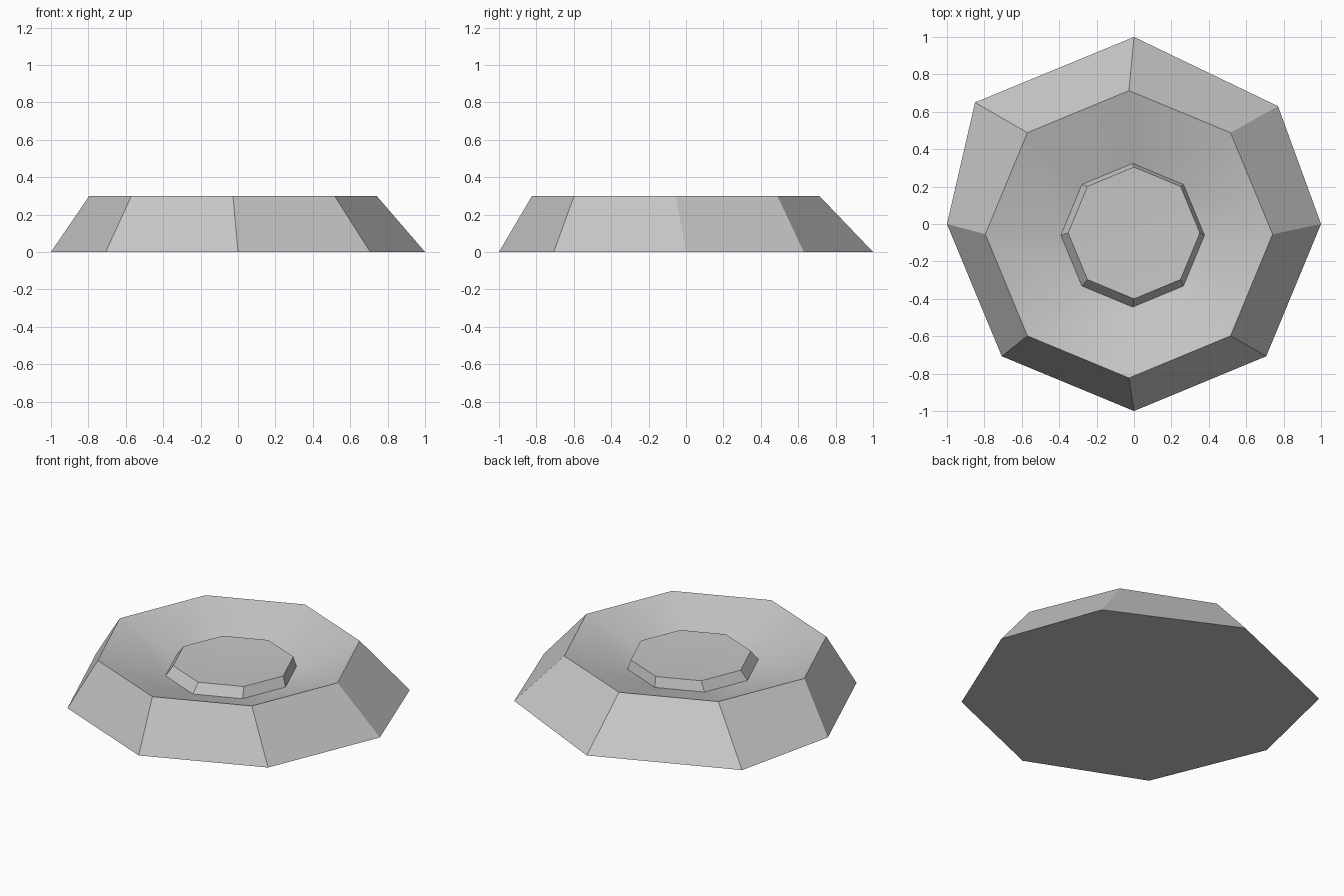
import bpy, bmesh
from math import sin, cos, pi, radians

cube = bpy.data.objects.get("Cube")
if cube:
    bpy.data.objects.remove(cube, do_unlink=True)

SIDES = 8

stone = bpy.data.materials.new("light_grey")
stone.use_nodes = True
colour = (0.57, 0.57, 0.57, 1)
stone.diffuse_color = colour
stone.node_tree.nodes["Principled BSDF"].inputs["Base Color"].default_value = colour


def ring(cx, cy, radius, z):
    """Octagon with its corners on the axes, starting at +x."""
    return [(cx + radius * cos(2 * pi * i / SIDES),
             cy + radius * sin(2 * pi * i / SIDES), z) for i in range(SIDES)]


def loft(name, rings, centre=None, closed_bottom=False):
    """Bridge successive rings, then close the last with a fan to a centre."""
    bm = bmesh.new()
    loops = [[bm.verts.new(p) for p in r] for r in rings]
    for low, high in zip(loops, loops[1:]):
        for i in range(SIDES):
            j = (i + 1) % SIDES
            bm.faces.new((low[i], low[j], high[j], high[i]))
    if closed_bottom:
        bm.faces.new(loops[0][::-1])
    if centre:
        tip = bm.verts.new(centre)
        for i in range(SIDES):
            bm.faces.new((loops[-1][i], loops[-1][(i + 1) % SIDES], tip))
    mesh = bpy.data.meshes.new(name)
    bm.to_mesh(mesh)
    bm.free()
    mesh.materials.append(stone)
    obj = bpy.data.objects.new(name, mesh)
    bpy.context.collection.objects.link(obj)
    bpy.ops.object.select_all(action="DESELECT")
    obj.select_set(True)
    bpy.context.view_layer.objects.active = obj
    bpy.ops.object.shade_smooth_by_angle(angle=radians(30))
    return obj


# Irregular footprint: two back corners are pushed off the regular octagon
base = ring(0, 0, 1, 0)
base[1] = (0.77, 0.63, 0)
base[3] = (-0.85, 0.65, 0)
rim = ring(-0.027, -0.055, 0.768, 0.3)
disc_foot = ring(-0.007, -0.06, 0.384, 0.177)
disc_top = ring(0, -0.048, 0.352, 0.237)

# Sloping outer wall, rim and shallow basin
loft("basin", [base, rim, disc_foot], closed_bottom=True)

# Raised centre with a slightly dished top
loft("centre_disc", [disc_foot, disc_top], centre=(0, -0.048, 0.222))
